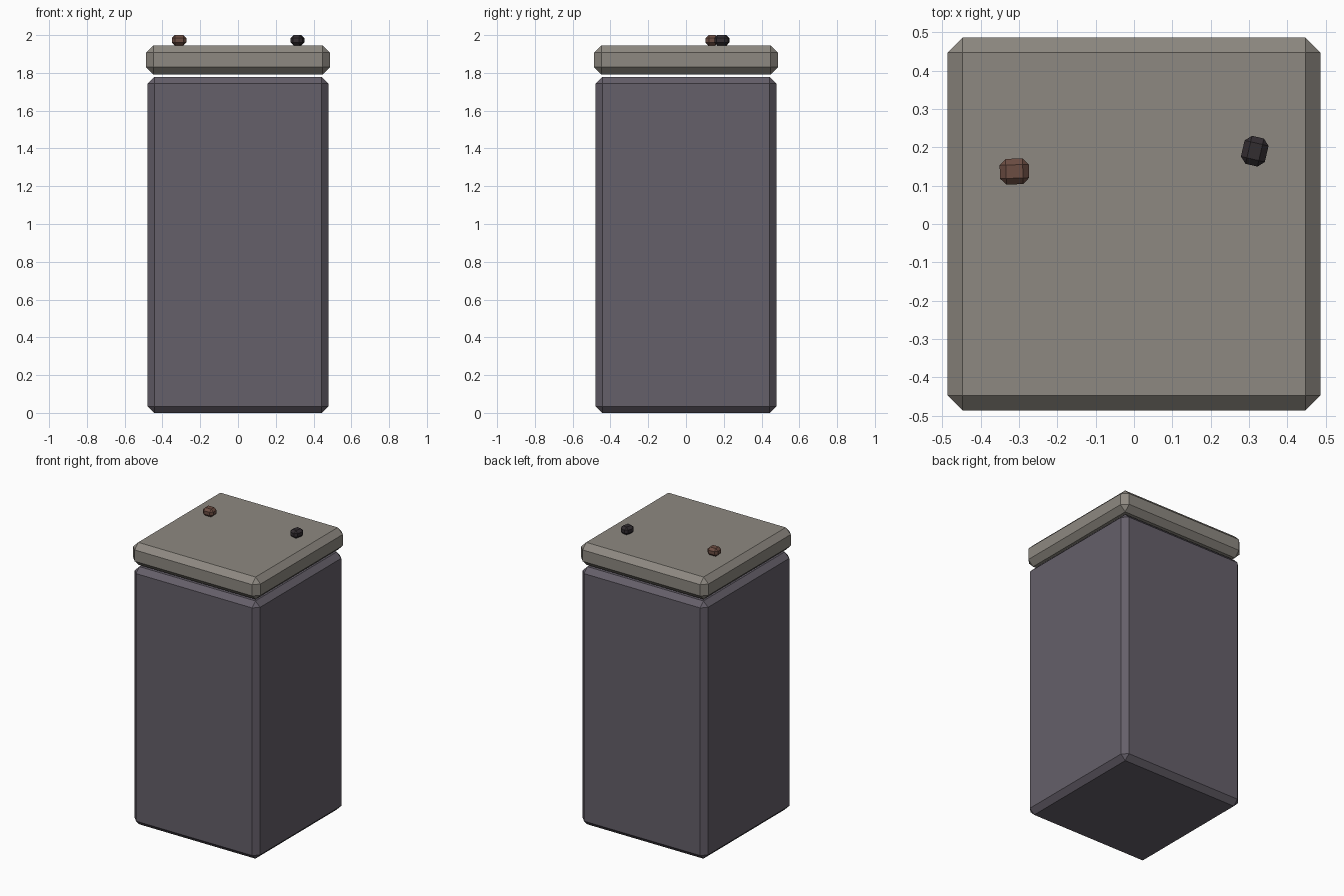
import bpy, bmesh
from math import radians
from mathutils import Matrix

if "Cube" in bpy.data.objects:
    bpy.data.objects.remove(bpy.data.objects["Cube"])


def chamfered_block(name, size, centre, bevel, color, turn=0):
    """Box with single-segment chamfers on every edge, flat shaded."""
    bm = bmesh.new()
    bmesh.ops.create_cube(bm, size=1, matrix=Matrix.Diagonal((*size, 1)))
    bmesh.ops.bevel(bm, geom=bm.edges[:], offset=bevel, offset_type='OFFSET',
                    segments=1, affect='EDGES', clamp_overlap=True)
    mesh = bpy.data.meshes.new(name)
    bm.to_mesh(mesh)
    bm.free()
    mat = bpy.data.materials.new(name + "_color")
    mat.diffuse_color = (*color, 1)
    mat.use_nodes = True
    mat.node_tree.nodes["Principled BSDF"].inputs["Base Color"].default_value = mat.diffuse_color
    mesh.materials.append(mat)
    ob = bpy.data.objects.new(name, mesh)
    ob.location = centre
    ob.rotation_euler.z = radians(turn)
    bpy.context.collection.objects.link(ob)
    return ob


# Tall stone pillar
chamfered_block("pillar_body", (0.956, 0.956, 1.778), (0, 0, 0.889), 0.035,
                (0.13, 0.115, 0.143))

# Cap slab floating just above the pillar
chamfered_block("cap_slab", (0.972, 0.972, 0.154), (0, 0, 1.869), 0.038,
                (0.27, 0.25, 0.22))

# Small pebbles resting on the cap
chamfered_block("brown_pebble", (0.076, 0.067, 0.055), (-0.312, 0.137, 1.9725), 0.016,
                (0.15, 0.075, 0.055), 2)
chamfered_block("dark_pebble", (0.064, 0.075, 0.055), (0.315, 0.19, 1.9725), 0.016,
                (0.032, 0.026, 0.03), -13)
